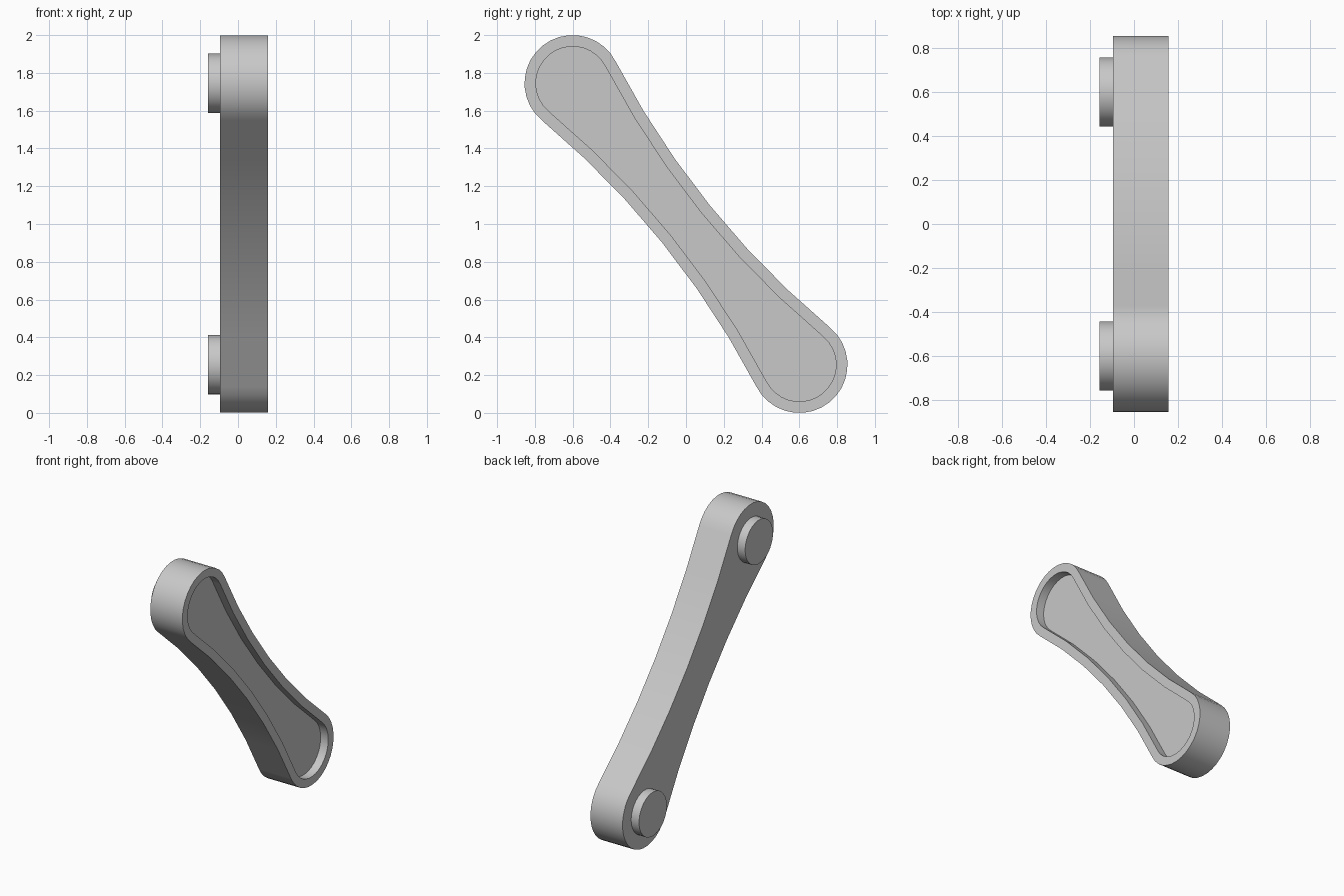
import bpy
import bmesh
from math import atan2, cos, hypot, pi, sin
from mathutils import Vector

cube = bpy.data.objects.get("Cube")
if cube:
    bpy.data.objects.remove(cube)

# Main dimensions
END = Vector((0, 0.6, -0.745))        # offset of an end centre from the middle
MID = Vector((0, 0, 1))
HALF = END.length
AXIS = END.normalized()
SIDE = Vector((0, -AXIS.z, AXIS.y))
END_R, WAIST = 0.255, 0.16
RIM, RECESS = 0.06, 0.06
PIN_R = 0.157
X_PIN, X_BACK, X_FRONT = -0.158, -0.096, 0.158
# Radius of the concave side arc that is tangent to both round ends
SIDE_R = (HALF**2 + WAIST**2 - END_R**2) / (2 * (END_R - WAIST))
SWEEP = atan2(HALF, WAIST + SIDE_R)
CAP_STEPS, SIDE_STEPS = 18, 6

grey = bpy.data.materials.new("light grey")
grey.use_nodes = True
colour = (0.58, 0.58, 0.58, 1)
grey.diffuse_color = colour
grey.node_tree.nodes["Principled BSDF"].inputs["Base Color"].default_value = colour


def outline(inset):
    """Closed outline as (along, across) pairs: a round end and a waisted side, twice."""
    half = []
    r, big = END_R - inset, SIDE_R + inset
    for i in range(CAP_STEPS + 1):
        a = (pi / 2 + SWEEP) * (2 * i / CAP_STEPS - 1)
        half.append((HALF + r * cos(a), r * sin(a)))
    for i in range(1, SIDE_STEPS):
        a = SWEEP * (1 - 2 * i / SIDE_STEPS)
        half.append((big * sin(a), WAIST + SIDE_R - big * cos(a)))
    return half + [(-u, -v) for u, v in half]


def ring(bm, points, x):
    return [bm.verts.new(MID + AXIS * u + SIDE * v + Vector((x, 0, 0))) for u, v in points]


def lofted(name, rings):
    """Join successive outlines with side walls and close both ends."""
    bm = bmesh.new()
    loops = [ring(bm, points, x) for points, x in rings]
    for a, b in zip(loops, loops[1:]):
        n = len(a)
        for i in range(n):
            j = (i + 1) % n
            bm.faces.new((a[i], a[j], b[j], b[i]))
    bm.faces.new(loops[0][::-1])
    bm.faces.new(loops[-1])
    bmesh.ops.recalc_face_normals(bm, faces=bm.faces)
    mesh = bpy.data.meshes.new(name)
    bm.to_mesh(mesh)
    bm.free()
    mesh.materials.append(grey)
    obj = bpy.data.objects.new(name, mesh)
    bpy.context.collection.objects.link(obj)
    bpy.ops.object.select_all(action="DESELECT")
    obj.select_set(True)
    bpy.context.view_layer.objects.active = obj
    bpy.ops.object.shade_smooth_by_angle(angle=pi / 6)
    return obj


# Link arm with a shallow recess inside a raised rim
outer, inner = outline(0), outline(RIM)
lofted("link_arm", [(outer, X_BACK), (outer, X_FRONT),
                    (inner, X_FRONT), (inner, X_FRONT - RECESS)])

# Round pins on the back of both ends
for name, sign in (("upper_pin", -1), ("lower_pin", 1)):
    circle = [(sign * HALF + PIN_R * cos(2 * pi * i / 32), PIN_R * sin(2 * pi * i / 32))
              for i in range(32)]
    lofted(name, [(circle, X_PIN), (circle, X_BACK)])
